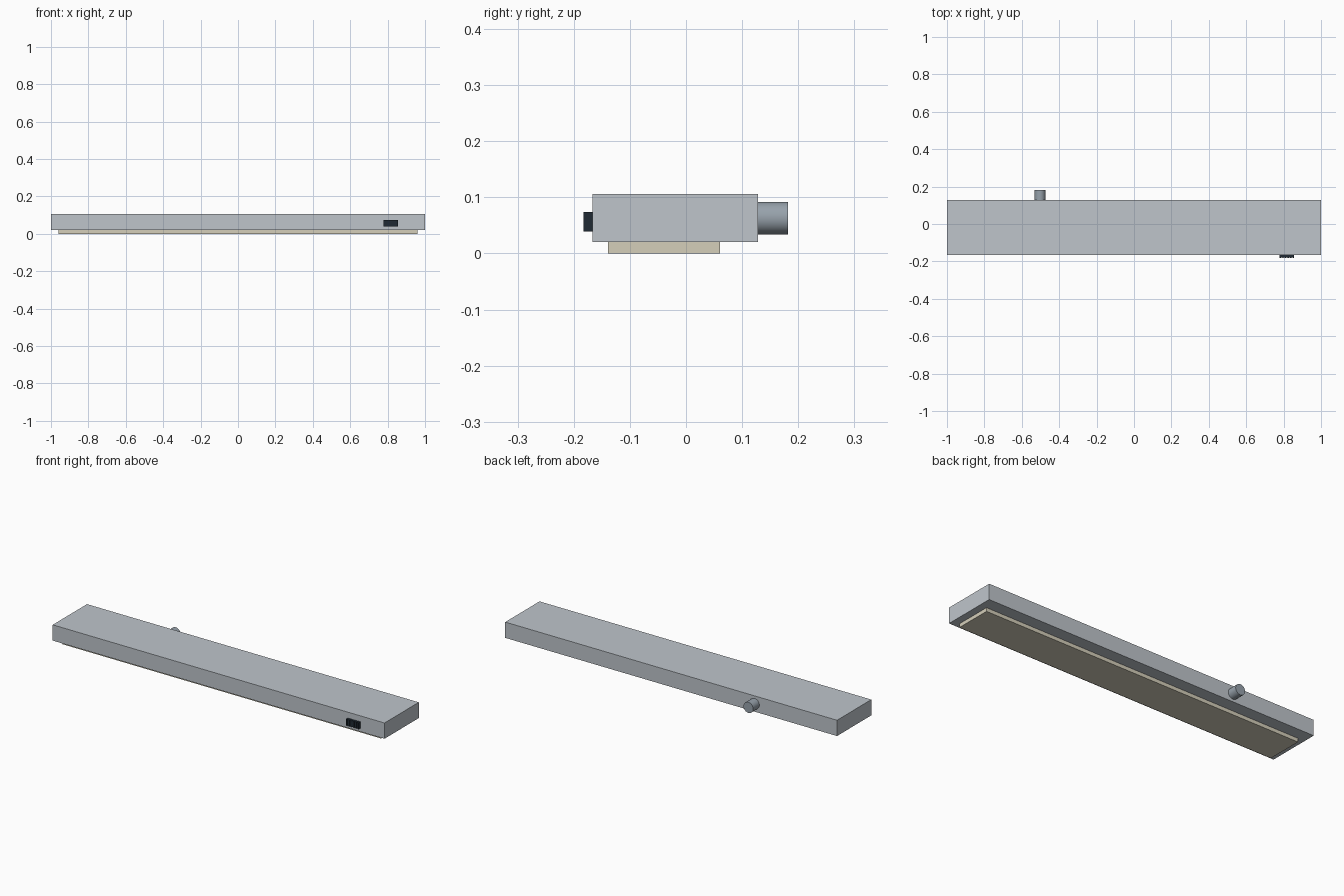
import bpy
import math

cube = bpy.data.objects.get("Cube")
if cube:
    bpy.data.objects.remove(cube, do_unlink=True)


def material(name, rgb):
    mat = bpy.data.materials.new(name)
    mat.use_nodes = True
    color = (*rgb, 1)
    mat.diffuse_color = color
    bsdf = next(n for n in mat.node_tree.nodes if n.type == "BSDF_PRINCIPLED")
    bsdf.inputs["Base Color"].default_value = color
    return mat


def box(name, low, high, mat):
    """Box spanning two opposite corners."""
    center = [(a + b) / 2 for a, b in zip(low, high)]
    bpy.ops.mesh.primitive_cube_add(size=1, location=center)
    obj = bpy.context.object
    obj.name = name
    obj.scale = [b - a for a, b in zip(low, high)]
    bpy.ops.object.transform_apply(location=False, rotation=False, scale=True)
    obj.data.materials.append(mat)
    return obj


housing_gray = material("housing gray", (0.52, 0.56, 0.60))
diffuser_cream = material("diffuser cream", (0.66, 0.62, 0.49))
metal_gray = material("metal gray", (0.31, 0.36, 0.41))
switch_black = material("switch black", (0.014, 0.023, 0.034))

# Long housing with the light panel below it
FRONT, BACK = -0.167, 0.128
box("housing", (-1, FRONT, 0.02), (1, BACK, 0.106), housing_gray)
box("diffuser", (-0.96, -0.139, 0), (0.96, 0.061, 0.02), diffuser_cream)

# Cable gland on the back
bpy.ops.mesh.primitive_cylinder_add(
    vertices=32, radius=0.029, depth=0.054,
    location=(-0.503, BACK + 0.027, 0.063), rotation=(math.pi / 2, 0, 0))
gland = bpy.context.object
gland.name = "cable_gland"
gland.data.materials.append(metal_gray)
bpy.ops.object.shade_smooth_by_angle(angle=math.radians(40))

# Switch on the front, with vertical grip ribs
left, right, bottom, top = 0.779, 0.856, 0.039, 0.074
box("switch_base", (left, FRONT - 0.012, bottom), (right, FRONT, top), switch_black)
ribs = 6
step = (right - left) / (ribs * 2 - 1)
for i in range(ribs):
    x = left + i * 2 * step
    box(f"switch_rib_{i + 1}", (x, FRONT - 0.016, bottom),
        (x + step, FRONT - 0.012, top), switch_black)
